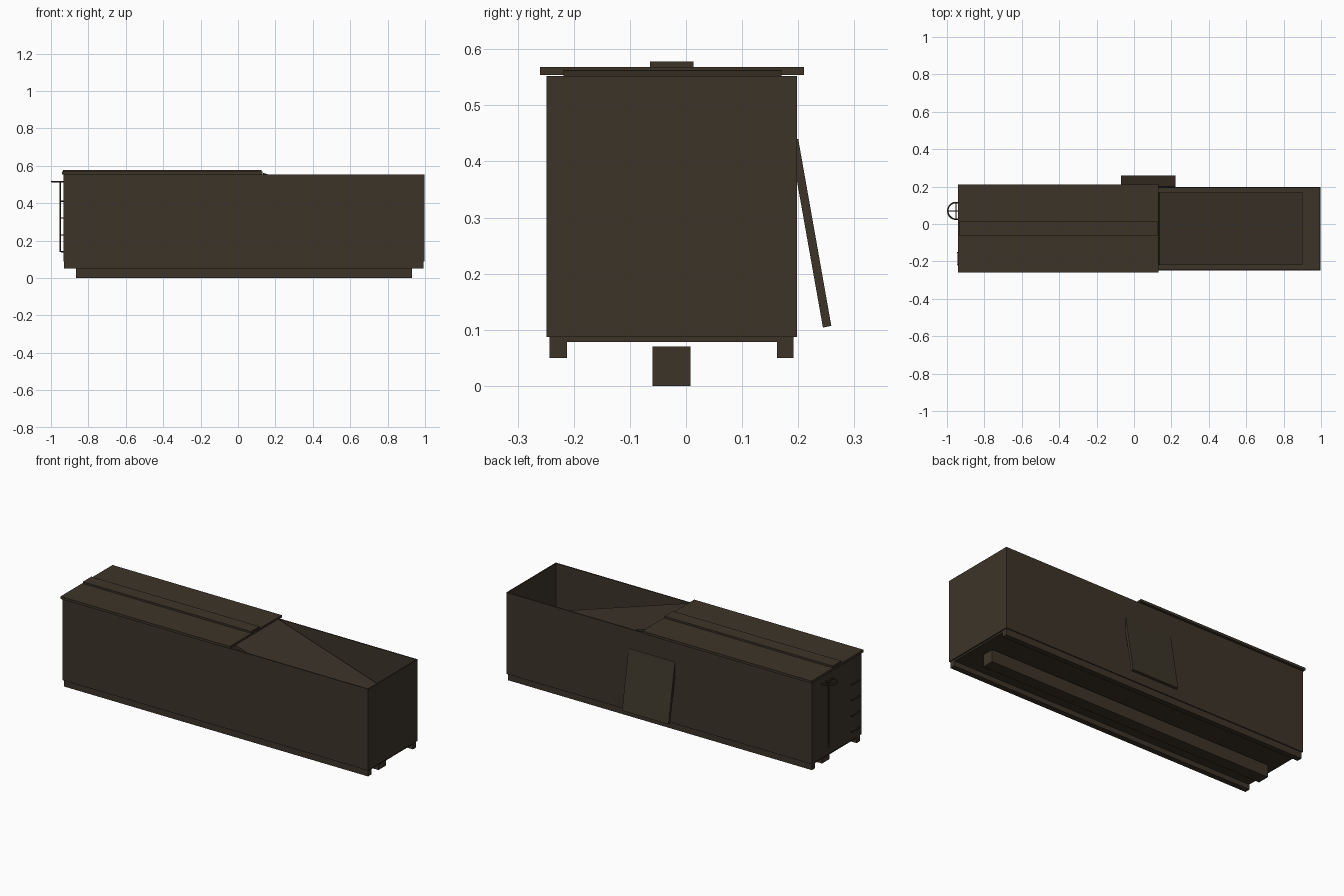
import bpy, bmesh, math
from mathutils import Matrix, Vector

if "Cube" in bpy.data.objects:
    bpy.data.objects.remove(bpy.data.objects["Cube"])

paint = bpy.data.materials.new("dark brown")
paint.diffuse_color = (0.045, 0.034, 0.022, 1)
paint.use_nodes = True
paint.node_tree.nodes["Principled BSDF"].inputs["Base Color"].default_value = paint.diffuse_color


def finish(name, bm):
    """Turn a bmesh into a named, painted object."""
    bmesh.ops.recalc_face_normals(bm, faces=bm.faces[:])
    mesh = bpy.data.meshes.new(name)
    bm.to_mesh(mesh)
    bm.free()
    mesh.materials.append(paint)
    ob = bpy.data.objects.new(name, mesh)
    bpy.context.collection.objects.link(ob)
    return ob


def box(name, x, y, z):
    """Box from (min, max) pairs."""
    bm = bmesh.new()
    bmesh.ops.create_cube(bm, size=1)
    for v in bm.verts:
        v.co = [(a + b) / 2 + c * (b - a) for c, (a, b) in zip(v.co, (x, y, z))]
    return finish(name, bm)


def prism(name, profile, axis, lo, hi):
    """Extrude a 2D profile along x (profile is y, z) or y (profile is x, z)."""
    bm = bmesh.new()
    pts = [(lo, a, b) if axis == 'x' else (a, lo, b) for a, b in profile]
    face = bm.faces.new([bm.verts.new(p) for p in pts])
    ext = bmesh.ops.extrude_face_region(bm, geom=[face])
    step = Vector((hi - lo, 0, 0)) if axis == 'x' else Vector((0, hi - lo, 0))
    bmesh.ops.translate(bm, vec=step, verts=[g for g in ext['geom'] if isinstance(g, bmesh.types.BMVert)])
    return finish(name, bm)


def rod(name, a, b, r, sides=8):
    """Round bar between two points."""
    a, b = Vector(a), Vector(b)
    d = b - a
    bm = bmesh.new()
    m = Matrix.Translation((a + b) / 2) @ d.to_track_quat('Z', 'Y').to_matrix().to_4x4()
    bmesh.ops.create_cone(bm, cap_ends=True, segments=sides, radius1=r, radius2=r, depth=d.length, matrix=m)
    return finish(name, bm)


# Open-topped body shell: outer box with the top inset and pushed down to the floor
body = box("wagon_body", (-0.934, 0.997), (-0.249, 0.198), (0.087, 0.552))
bm = bmesh.new()
bm.from_mesh(body.data)
top = max(bm.faces, key=lambda f: f.calc_center_median().z)
bmesh.ops.inset_region(bm, faces=[top], thickness=0.009)
ext = bmesh.ops.extrude_face_region(bm, geom=[top])
bmesh.ops.translate(bm, vec=(0, 0, -0.455), verts=[g for g in ext['geom'] if isinstance(g, bmesh.types.BMVert)])
bmesh.ops.delete(bm, geom=[top], context='FACES_ONLY') if top.is_valid else None
bm.to_mesh(body.data)
bm.free()

# Underframe
box("floor_plate", (-0.928, 0.99), (-0.215, 0.165), (0.078, 0.09))
box("front_sill", (-0.93, 0.992), (-0.243, -0.212), (0.05, 0.088))
box("back_sill", (-0.93, 0.992), (0.162, 0.192), (0.05, 0.088))
box("centre_beam", (-0.865, 0.93), (-0.06, 0.008), (0, 0.07))

# Roof over the left half, with its walkway
box("roof_panel", (-0.94, 0.13), (-0.26, 0.21), (0.554, 0.568))
box("roof_walkway", (-0.936, 0.126), (-0.064, 0.013), (0.566, 0.578))

# Loose roof panel fallen into the open half
prism("fallen_panel", [(0.135, 0.562), (0.9, 0.316), (0.896, 0.304), (0.131, 0.55)], 'y', -0.218, 0.17)

# Door leaning on the back side
prism("leaning_door", [(0.196, 0.44), (0.2, 0.44), (0.259, 0.107), (0.244, 0.104), (0.196, 0.375)], 'x', -0.07, 0.223)

# Brake wheel and its shaft on the left end
hub = Vector((-0.951, 0.07, 0.515))
bpy.ops.mesh.primitive_torus_add(major_segments=20, minor_segments=6, major_radius=0.045,
                                 minor_radius=0.004, location=hub)
wheel = bpy.context.object
wheel.name = "brake_wheel"
wheel.data.materials.append(paint)
for i in range(2):
    arm = Vector((0.045, 0, 0)) if i else Vector((0, 0.045, 0))
    rod(f"wheel_spoke_{i + 1}", hub - arm, hub + arm, 0.003, 6)
shaft = rod("brake_shaft", (-0.951, 0.07, 0.14), hub, 0.004)

# Ladder rungs on the left end: a bar on two short brackets
for i in range(4):
    z = 0.14 + 0.09 * i
    rod(f"ladder_rung_{i + 1}", (-0.945, -0.22, z), (-0.945, -0.15, z), 0.003, 6)
    for side, y in (("front", -0.218), ("back", -0.152)):
        rod(f"rung_{side}_bracket_{i + 1}", (-0.932, y, z), (-0.945, y, z), 0.003, 6)

# Round parts shade smooth
for ob in bpy.context.scene.objects:
    ob.select_set(ob.name.startswith(("brake", "wheel", "ladder", "rung")))
bpy.context.view_layer.objects.active = shaft
bpy.ops.object.shade_smooth_by_angle(angle=math.radians(50))
